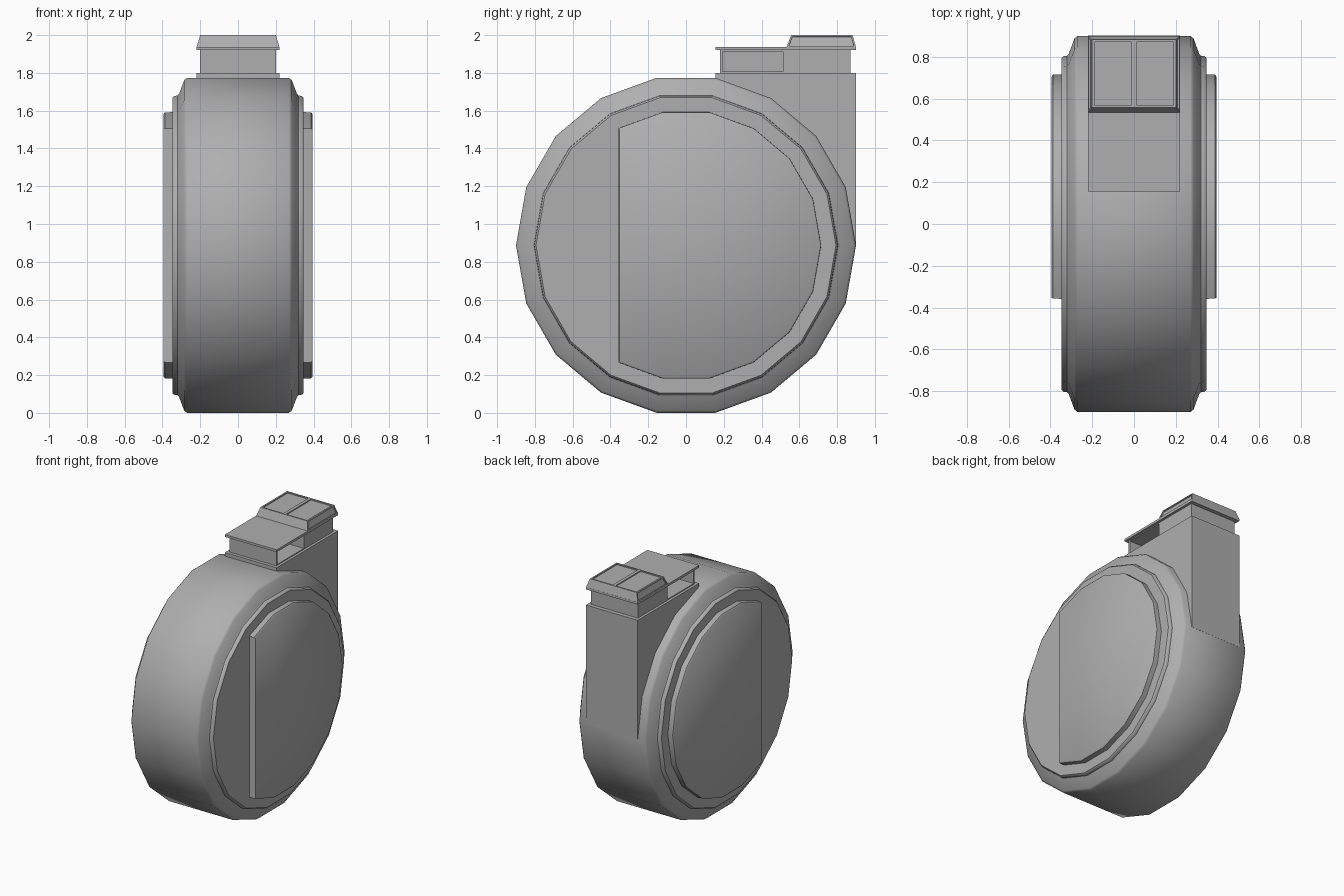
import bpy, bmesh, math

if "Cube" in bpy.data.objects:
    bpy.data.objects.remove(bpy.data.objects["Cube"])

CZ = 0.887  # drum axis height

grey = bpy.data.materials.new("dark_grey")
grey.diffuse_color = (0.43, 0.43, 0.43, 1)
grey.use_nodes = True
grey.node_tree.nodes["Principled BSDF"].inputs["Base Color"].default_value = grey.diffuse_color


def finish(bm, name):
    bmesh.ops.recalc_face_normals(bm, faces=bm.faces)
    me = bpy.data.meshes.new(name)
    bm.to_mesh(me)
    bm.free()
    me.materials.append(grey)
    ob = bpy.data.objects.new(name, me)
    bpy.context.collection.objects.link(ob)
    return ob


def loft(name, profile, degrees):
    """Connect polygon rings (x, radius) along the x axis, cap and smooth."""
    bm = bmesh.new()
    rings = [[bm.verts.new((x, r * math.cos(math.radians(a)),
                            CZ + r * math.sin(math.radians(a))))
              for a in degrees] for x, r in profile]
    n = len(degrees)
    for a, b in zip(rings, rings[1:]):
        for i in range(n):
            j = (i + 1) % n
            bm.faces.new((a[i], a[j], b[j], b[i]))
    bm.faces.new(rings[0])
    bm.faces.new(rings[-1])
    ob = finish(bm, name)
    bpy.ops.object.select_all(action='DESELECT')
    bpy.context.view_layer.objects.active = ob
    ob.select_set(True)
    bpy.ops.object.shade_smooth_by_angle(angle=math.radians(42))


def box_bm(x, y0, y1, z0, z1):
    bm = bmesh.new()
    bmesh.ops.create_cube(bm, size=1)
    for v in bm.verts:
        v.co = (2 * x * v.co.x, (y0 + y1) / 2 + v.co.y * (y1 - y0),
                (z0 + z1) / 2 + v.co.z * (z1 - z0))
    return bm


def split(bm, co, no):
    bmesh.ops.bisect_plane(bm, geom=bm.verts[:] + bm.edges[:] + bm.faces[:],
                           plane_co=co, plane_no=no)
    bm.normal_update()


def recess(bm, faces, border, depth):
    """Inset each face by a border, then sink it straight in."""
    bmesh.ops.inset_individual(bm, faces=faces, thickness=border,
                               use_even_offset=True)
    bmesh.ops.inset_individual(bm, faces=faces, thickness=0, depth=-depth)


# Round drum body with stepped rims
half = [(0.27, 0.9), (0.285, 0.888), (0.312, 0.815), (0.32, 0.805),
        (0.338, 0.803), (0.347, 0.794)]
loft("drum_body", [(-x, r) for x, r in reversed(half)] + half,
     range(0, 360, 20))

# Side covers with one straight edge
for s, side in ((1, "right"), (-1, "left")):
    loft(side + "_cover",
         [(s * 0.33, 0.716), (s * 0.387, 0.715), (s * 0.395, 0.705)],
         range(-120, 121, 20))

# Outlet duct rising from the back of the drum
finish(box_bm(0.22, 0.155, 0.901, CZ, 1.8), "outlet_duct")

# Neck with a deep slot in each side
bm = box_bm(0.2, 0.18, 0.87, 1.795, 1.925)
split(bm, (0, 0.525, 0), (0, 1, 0))
recess(bm, [f for f in bm.faces if abs(f.normal.x) > 0.9
            and f.calc_center_median().y < 0.5], 0.012, 0.17)
finish(bm, "neck")

# Flat lid over the neck
finish(box_bm(0.22, 0.155, 0.9, 1.92, 1.938), "lid")

# Tapered mouthpiece with two recessed top panels and recessed sides
bm = box_bm(0.22, 0.532, 0.9, 1.935, 2.0)
for v in bm.verts:
    if v.co.z > 1.97:
        v.co.x *= 0.2 / 0.22
        v.co.y += 0.025 if v.co.y < 0.7 else -0.018
split(bm, (0, 0, 0), (1, 0, 0))
tops = [f for f in bm.faces if f.normal.z > 0.95]
sides = [f for f in bm.faces if abs(f.normal.x) > 0.7]
recess(bm, tops, 0.012, 0.008)
recess(bm, sides, 0.009, 0.009)
finish(bm, "mouthpiece")
